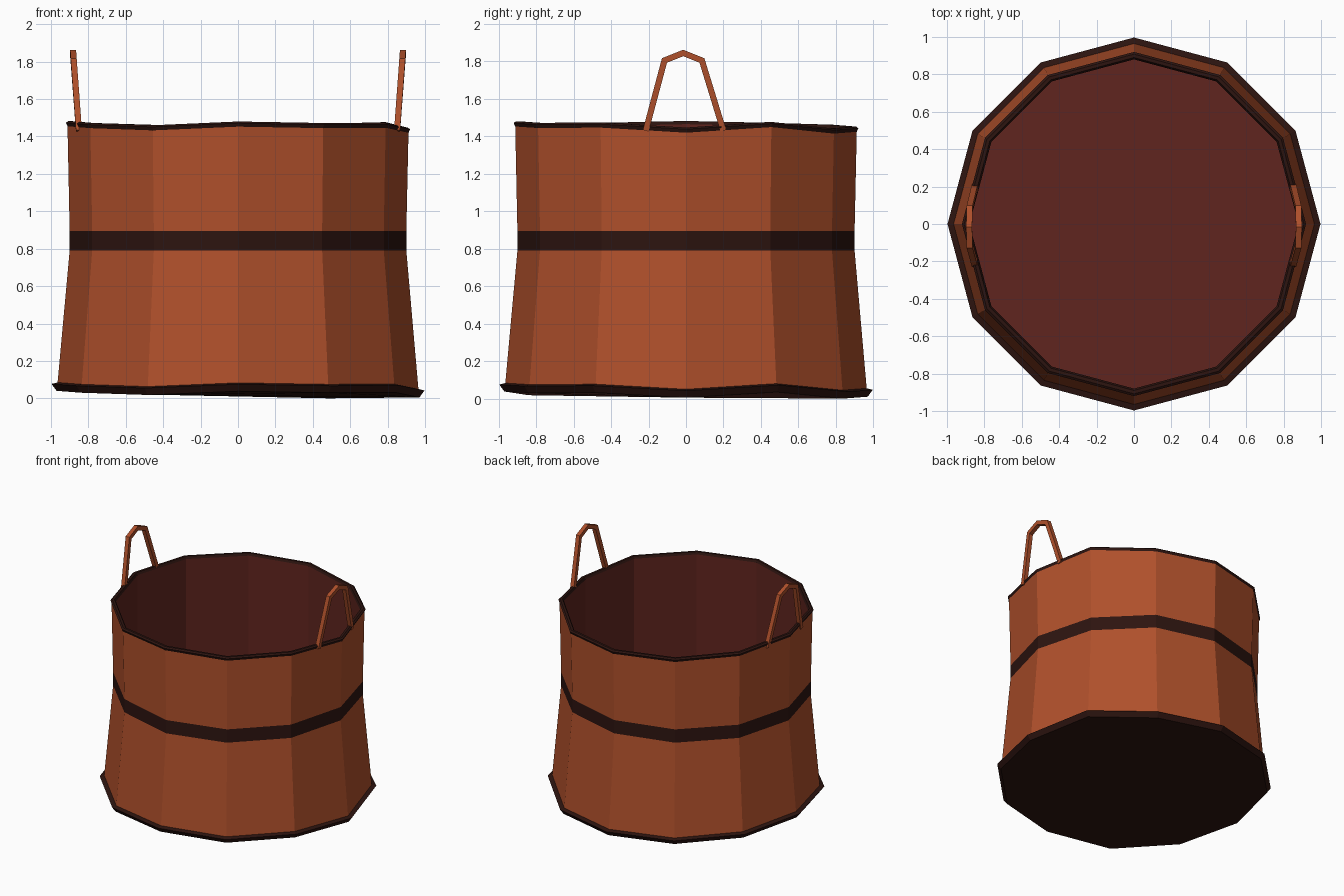
import bpy, bmesh
from math import cos, sin, pi
from mathutils import Vector

if "Cube" in bpy.data.objects:
    bpy.data.objects.remove(bpy.data.objects["Cube"])

SIDES = 12
# uneven height of the hoops at each corner, starting at +x, counter-clockwise
WOBBLE = [.045, .075, .04, .05, .06, .07, .08, .07, .058, .078, .07, .072]


def material(name, rgb):
    m = bpy.data.materials.new(name)
    m.diffuse_color = (*rgb, 1)
    m.use_nodes = True
    m.node_tree.nodes["Principled BSDF"].inputs["Base Color"].default_value = m.diffuse_color
    return m


WOOD = material("wood", (.43, .08, .024))
DARK = material("dark_hoop", (.026, .007, .005))
INSIDE = material("inside", (.115, .018, .013))


def finish(name, bm, mat, recalc=True):
    if recalc:
        bmesh.ops.recalc_face_normals(bm, faces=bm.faces)
    me = bpy.data.meshes.new(name)
    bm.to_mesh(me)
    bm.free()
    me.materials.append(mat)
    ob = bpy.data.objects.new(name, me)
    bpy.context.collection.objects.link(ob)
    return ob


def lathe(name, profile, mat, closed=False, cap_start=False, cap_end=False, flip=False):
    """Twelve-sided loft; profile rows are (radius, z, follows the wobble)."""
    bm = bmesh.new()
    rings = []
    for r, z, wob in profile:
        rings.append([bm.verts.new((r * cos(2 * pi * i / SIDES), r * sin(2 * pi * i / SIDES),
                                    z + wob * WOBBLE[i])) for i in range(SIDES)])
    pairs = list(zip(rings, rings[1:]))
    if closed:
        pairs.append((rings[-1], rings[0]))
    for a, b in pairs:
        for i in range(SIDES):
            j = (i + 1) % SIDES
            bm.faces.new((a[i], a[j], b[j], b[i]))
    if cap_start:
        bm.faces.new(rings[0][::-1])
    if cap_end:
        bm.faces.new(rings[-1])
    if flip:
        bmesh.ops.reverse_faces(bm, faces=bm.faces)
    return finish(name, bm, mat, recalc=closed)


# wall staves, below and above the middle hoop
lathe("lower_wall", [(.965, 0, 1), (.90, .79, 0)], WOOD)
lathe("upper_wall", [(.90, .895, 0), (.912, 1.395, 1)], WOOD)
lathe("middle_hoop", [(.90, .79, 0), (.90, .895, 0)], DARK)

# bottom hoop with the underside
lathe("bottom_hoop", [(.97, -.04, 1), (.997, -.003, 1), (.96, .006, 1)], DARK, cap_start=True)

# top hoop, bridging outer and inner wall
lathe("top_hoop", [(.905, 1.36, 1), (.92, 1.393, 1), (.908, 1.402, 1),
                   (.89, 1.402, 1), (.88, 1.38, 1)], DARK, closed=True)

# inside wall and floor
lathe("inside_wall", [(.88, .08, 0), (.88, 1.385, 1)], INSIDE, cap_start=True, flip=True)
bpy.data.objects["inside_wall"].data.polygons[SIDES].flip() if hasattr(
    bpy.types.MeshPolygon, "flip") and \
    bpy.data.objects["inside_wall"].data.polygons[SIDES].normal.z < 0 else None

# handles: square bar swept along an arch, one each side
ARCH = [(-.215, 1.43), (-.115, 1.805), (-.015, 1.845), (.085, 1.805), (.20, 1.43)]


def handle(name, side):
    bm = bmesh.new()
    pts = [Vector((side * (.852 + .03 * (z - 1.45) / .4), y, z)) for y, z in ARCH]
    rings = []
    for i, p in enumerate(pts):
        d0 = (p - pts[i - 1]).normalized() if i else None
        d1 = (pts[i + 1] - p).normalized() if i < len(pts) - 1 else None
        t = ((d0 or d1) + (d1 or d0)).normalized()
        n = t.cross(Vector((1, 0, 0))).normalized()
        miter = 1 / max(.6, t.dot(d0 or d1))
        h = .016
        rings.append([bm.verts.new(p + Vector((a * h, 0, 0)) + n * (b * h * miter))
                      for a, b in ((-1, -1), (1, -1), (1, 1), (-1, 1))])
    for a, b in zip(rings, rings[1:]):
        for i in range(4):
            j = (i + 1) % 4
            bm.faces.new((a[i], a[j], b[j], b[i]))
    bm.faces.new(rings[0])
    bm.faces.new(rings[-1])
    return finish(name, bm, WOOD)


handle("right_handle", 1)
handle("left_handle", -1)
